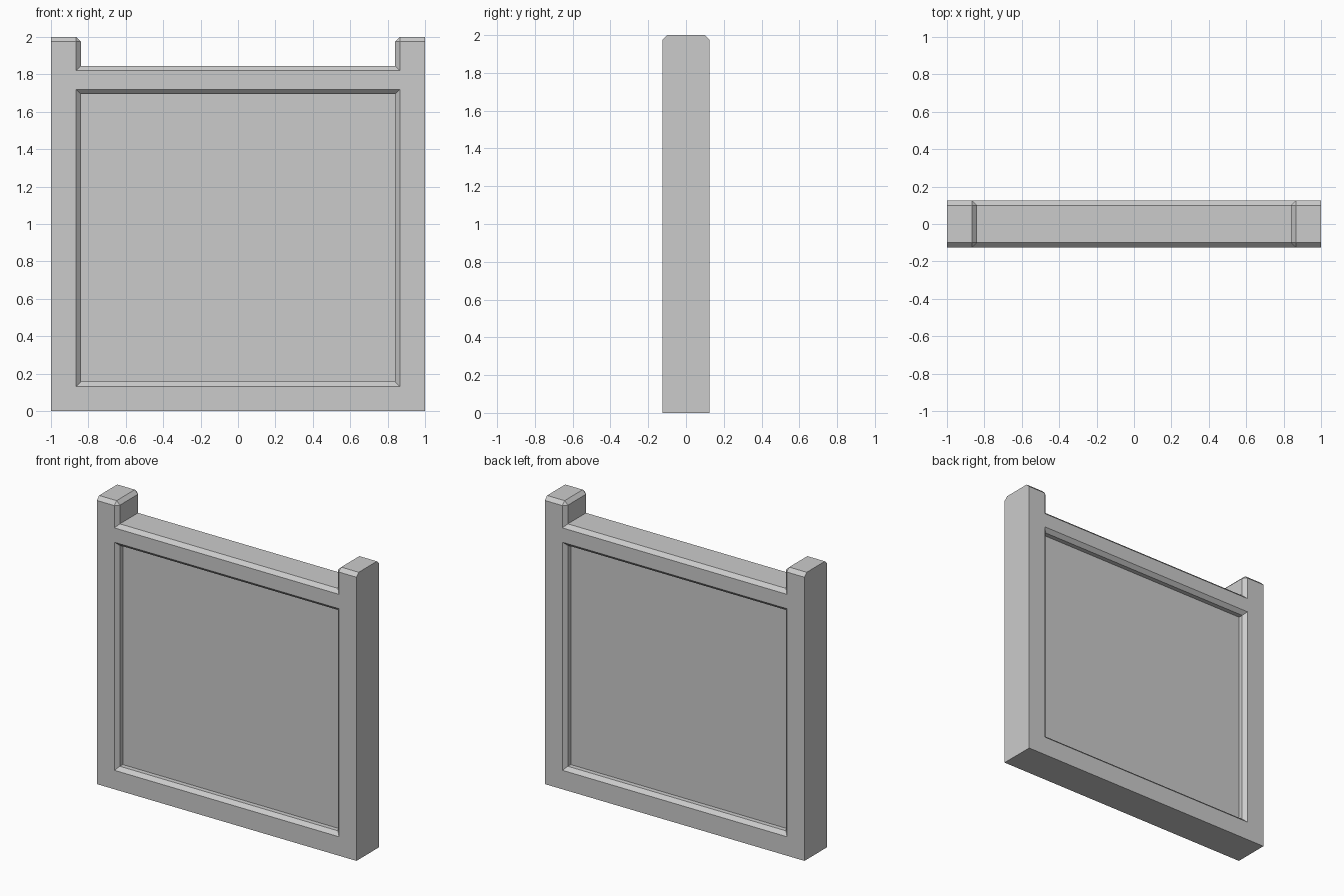
import bpy, bmesh

if "Cube" in bpy.data.objects:
    bpy.data.objects.remove(bpy.data.objects["Cube"])

HALF_T = 0.125      # half thickness of the frame
CH = 0.025          # chamfer size
INNER = 0.84        # inner side of the posts
PANEL_Y = 0.068     # half thickness of the sunken panel
XS = [-1, -INNER, INNER, 1]
ZS = [0, 0.157, 1.695, 1.845, 2]


def near(a, b):
    return abs(a - b) < 1e-4


def make_object(name, bm):
    bmesh.ops.recalc_face_normals(bm, faces=bm.faces)
    mesh = bpy.data.meshes.new(name)
    bm.to_mesh(mesh)
    bm.free()
    obj = bpy.data.objects.new(name, mesh)
    bpy.context.collection.objects.link(obj)
    return obj


# Frame: flat grid of cells with the opening and the top notch left out
bm = bmesh.new()
grid = [[bm.verts.new((x, -HALF_T, z)) for z in ZS] for x in XS]
for i in range(3):
    for j in range(4):
        if i == 1 and j in (1, 3):
            continue
        bm.faces.new((grid[i][j], grid[i + 1][j],
                      grid[i + 1][j + 1], grid[i][j + 1]))
ext = bmesh.ops.extrude_face_region(bm, geom=bm.faces[:])
moved = [v for v in ext["geom"] if isinstance(v, bmesh.types.BMVert)]
bmesh.ops.translate(bm, verts=moved, vec=(0, 2 * HALF_T, 0))
bmesh.ops.recalc_face_normals(bm, faces=bm.faces)


# Chamfer the opening, the notch and the post tops; leave outer sides sharp
def is_chamfered(e):
    a, b = (v.co for v in e.verts)
    if e.calc_face_angle(0) < 0.1:
        return False
    if not near(a.y, b.y):
        return near(abs(a.x), INNER) and near(a.z, 2)
    on_side = near(abs(a.x), 1) and near(abs(b.x), 1)
    on_base = near(a.z, 0) and near(b.z, 0)
    return not (on_side or on_base)


bmesh.ops.bevel(bm, geom=[e for e in bm.edges if is_chamfered(e)],
                offset=CH, offset_type='OFFSET', segments=1, profile=0.5,
                affect='EDGES', loop_slide=False, clamp_overlap=False)
bmesh.ops.dissolve_limit(bm, angle_limit=0.01, verts=bm.verts[:],
                         edges=bm.edges[:])
make_object("frame", bm)

# Sunken panel: tucked slightly into the frame so no gap shows
bm = bmesh.new()
bmesh.ops.create_cube(bm, size=1)
z0, z1 = ZS[1] - 0.01, ZS[2] + 0.01
bmesh.ops.scale(bm, verts=bm.verts,
                vec=(2 * INNER + 0.02, 2 * PANEL_Y, z1 - z0))
bmesh.ops.translate(bm, verts=bm.verts, vec=(0, 0, (z0 + z1) / 2))
make_object("panel", bm)
